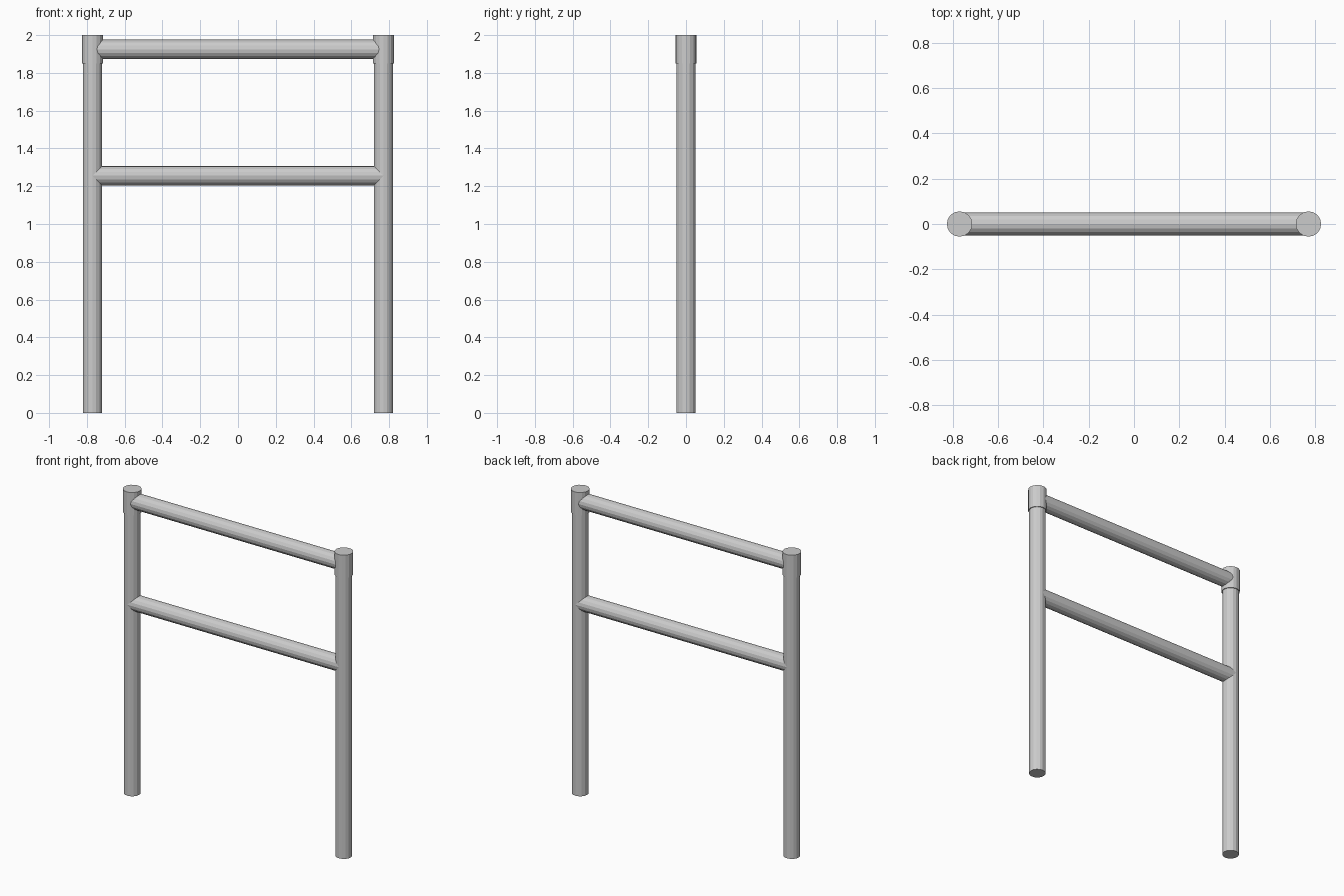
import bpy
import math

if "Cube" in bpy.data.objects:
    bpy.data.objects.remove(bpy.data.objects["Cube"])

SIDES = 16
POST_X = 0.77


def tube(name, radius, length, location, rotation=(0, 0, 0)):
    bpy.ops.mesh.primitive_cylinder_add(vertices=SIDES, radius=radius, depth=length,
                                        location=location, rotation=rotation)
    obj = bpy.context.object
    obj.name = name
    return obj


# Upright posts, each with a slightly wider collar at the top
for side, x in (("left", -POST_X), ("right", POST_X)):
    tube(f"{side}_post", 0.051, 1.99, (x, 0, 0.995))
    tube(f"{side}_top_collar", 0.056, 0.15, (x, 0, 1.925))

# Horizontal rails running between the post centres
for name, z in (("top_rail", 1.925), ("middle_rail", 1.256)):
    tube(name, 0.051, 2 * POST_X, (0, 0, z), (0, math.pi / 2, 0))
